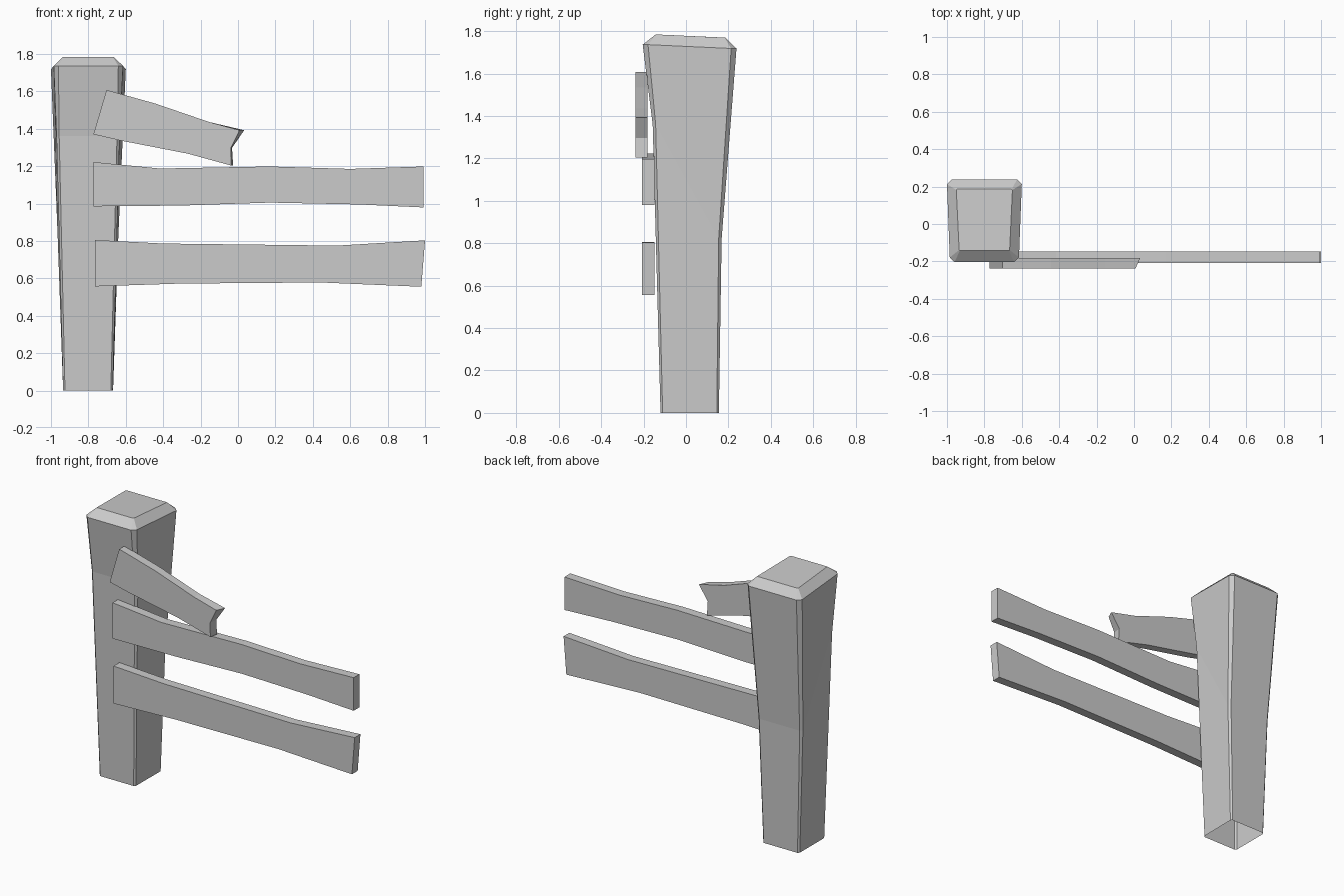
import bpy, bmesh

if "Cube" in bpy.data.objects:
    bpy.data.objects.remove(bpy.data.objects["Cube"])


def finish(bm, name):
    bmesh.ops.recalc_face_normals(bm, faces=bm.faces)
    mesh = bpy.data.meshes.new(name)
    bm.to_mesh(mesh)
    bm.free()
    obj = bpy.data.objects.new(name, mesh)
    bpy.context.collection.objects.link(obj)
    return obj


def plank(name, outline, y_front, y_back, shifts=None):
    """Extrude an x/z outline in y; shifts slant chosen back corners in x."""
    shifts = shifts or {}
    bm = bmesh.new()
    front = [bm.verts.new((x, y_front, z)) for x, z in outline]
    back = [bm.verts.new((x + shifts.get(i, 0), y_back, z))
            for i, (x, z) in enumerate(outline)]
    bm.faces.new(front)
    bm.faces.new(back[::-1])
    n = len(outline)
    for i in range(n):
        j = (i + 1) % n
        bm.faces.new((front[i], front[j], back[j], back[i]))
    return finish(bm, name)


def post_ring(bm, front, back, c):
    """Four-sided ring with cut corners; front/back = (x0, x1, y, z)."""
    fx0, fx1, fy, fz = front
    bx0, bx1, by, bz = back
    pts = [(fx0 + c, fy, fz), (fx1 - c, fy, fz),
           (fx1, fy + c, fz), (bx1, by - c, bz),
           (bx1 - c, by, bz), (bx0 + c, by, bz),
           (bx0, by - c, bz), (fx0, fy + c, fz)]
    return [bm.verts.new(p) for p in pts]


# Tapered post: open base, slanted middle ring, flared top and bevelled cap
bm = bmesh.new()
rings = [
    post_ring(bm, (-0.935, -0.67, -0.12, 0), (-0.935, -0.668, 0.155, 0), 0.01),
    post_ring(bm, (-0.97, -0.633, -0.157, 1.36), (-0.964, -0.64, 0.168, 0.82), 0.014),
    post_ring(bm, (-0.985, -0.615, -0.204, 1.736), (-1.0, -0.6, 0.238, 1.718), 0.025),
    post_ring(bm, (-0.935, -0.665, -0.143, 1.784), (-0.95, -0.65, 0.186, 1.769), 0.004),
]
for a, b in zip(rings, rings[1:]):
    for i in range(8):
        j = (i + 1) % 8
        bm.faces.new((a[i], a[j], b[j], b[i]))
bm.faces.new(rings[-1])
finish(bm, "post")

# Two full rails
plank("lower_rail",
      [(-0.765, 0.805), (-0.765, 0.557), (-0.31, 0.572), (0.44, 0.578),
       (0.98, 0.555), (1.0, 0.803), (0.53, 0.775), (-0.4, 0.786)],
      -0.208, -0.148)
plank("middle_rail",
      [(-0.773, 1.222), (-0.773, 0.985), (-0.31, 0.989), (0.17, 1.005),
       (0.65, 0.995), (0.993, 0.979), (0.993, 1.198), (0.6, 1.185),
       (0.17, 1.198), (-0.417, 1.187)],
      -0.208, -0.148)

# Broken top rail with a splintered end
plank("broken_rail",
      [(-0.703, 1.607), (-0.773, 1.37), (-0.63, 1.337), (-0.27, 1.267),
       (-0.036, 1.203), (-0.038, 1.297), (0.008, 1.392), (-0.155, 1.436),
       (-0.444, 1.535)],
      -0.238, -0.182, {4: 0.01, 5: 0.006, 6: 0.025})
